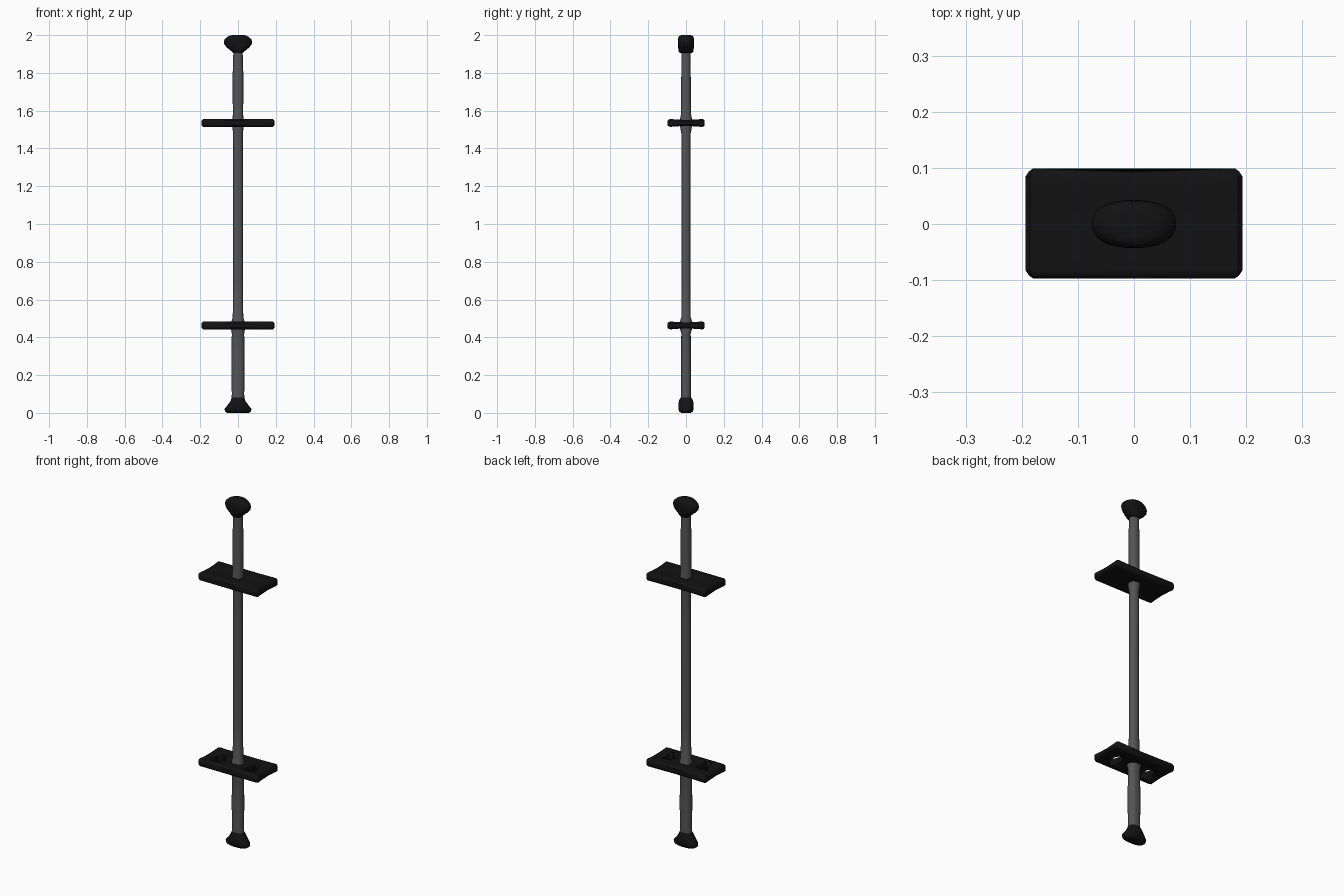
import bpy, bmesh, math

if "Cube" in bpy.data.objects:
    bpy.data.objects.remove(bpy.data.objects["Cube"])

def material(name, v):
    m = bpy.data.materials.new(name)
    m.diffuse_color = (v, v, v, 1)
    m.use_nodes = True
    m.node_tree.nodes["Principled BSDF"].inputs["Base Color"].default_value = m.diffuse_color
    return m

STEEL = material("steel_grey", 0.09)
BLACK = material("black", 0.006)

def loft(name, rings, mat, angle=50):
    """Skin a list of closed rings (same point count) and cap both ends."""
    bm = bmesh.new()
    vs = [[bm.verts.new(p) for p in r] for r in rings]
    n = len(vs[0])
    for a, b in zip(vs, vs[1:]):
        for i in range(n):
            j = (i + 1) % n
            bm.faces.new((a[i], a[j], b[j], b[i]))
    bm.faces.new(vs[0][::-1])
    bm.faces.new(vs[-1])
    bmesh.ops.recalc_face_normals(bm, faces=bm.faces[:])
    me = bpy.data.meshes.new(name)
    bm.to_mesh(me)
    bm.free()
    ob = bpy.data.objects.new(name, me)
    bpy.context.collection.objects.link(ob)
    me.materials.append(mat)
    bpy.ops.object.select_all(action='DESELECT')
    ob.select_set(True)
    bpy.context.view_layer.objects.active = ob
    bpy.ops.object.shade_smooth_by_angle(angle=math.radians(angle))
    return ob

def oval(z, rx, ry, cx=0, cy=0, power=2.3, n=32):
    pts = []
    for i in range(n):
        a = 2 * math.pi * i / n
        c, s = math.cos(a), math.sin(a)
        pts.append((cx + rx * math.copysign(abs(c) ** (2 / power), c),
                    cy + ry * math.copysign(abs(s) ** (2 / power), s), z))
    return pts

def stack(name, profile, mat):
    return loft(name, [oval(*p) for p in profile], mat)

# Shaft, slightly thicker at both ends, with small collars at the plates
stack("shaft", [(0.04, .034, .026), (0.1, .033, .026), (0.25, .034, .027), (0.42, .033, .025),
                (0.445, .037, .032), (0.485, .034, .032), (0.505, .028, .025), (0.7, .026, .023),
                (1.0, .026, .023), (1.3, .026, .024), (1.48, .026, .025), (1.515, .03, .031),
                (1.557, .03, .031), (1.58, .027, .027), (1.65, .028, .026), (1.8, .028, .025),
                (1.9, .025, .024), (1.94, .025, .024)], STEEL)

# Knob on top
stack("top_knob", [(1.905, .026, .032), (1.915, .035, .039), (1.935, .06, .042), (1.95, .072, .043),
                   (1.965, .075, .043), (1.978, .071, .042), (1.99, .057, .040),
                   (1.998, .042, .034), (2.0, .028, .022)], BLACK)

# Flared foot
stack("foot", [(0.0, .058, .026), (0.008, .069, .036), (0.022, .071, .040), (0.035, .06, .041),
               (0.052, .047, .040), (0.068, .037, .036), (0.082, .033, .027)], BLACK)

# Plates: dished slabs with clipped corners
def slab_ring(y, hx, hz, z):
    c = 0.008
    pts = [(hx, hz - c), (hx - c, hz), (0, hz), (c - hx, hz), (-hx, hz - c),
           (-hx, c - hz), (c - hx, -hz), (0, -hz), (hx - c, -hz), (hx, c - hz)]
    return [(x, y - 0.006 if x == 0 and y > .09 else y, z + dz) for x, dz in pts]

def plate(name, z):
    prof = [(-.097, .18, .012), (-.092, .187, .018), (-.083, .193, .021), (-.05, .193, .018),
            (0, .193, .016), (.05, .193, .018), (.085, .193, .021), (.094, .187, .018), (.099, .18, .012)]
    return loft(name, [slab_ring(y, hx, hz, z) for y, hx, hz in prof], BLACK, 35)

plate("upper_plate", 1.535)
lower = plate("lower_plate", 0.463)

# Two through holes in the lower plate
for side in (-1, 1):
    cut = loft("hole_cutter", [oval(z, .026, .046, side * .105, -.02) for z in (.4, .53)], BLACK)
    cut.hide_render = True
    cut.hide_set(True)
    mod = lower.modifiers.new("hole", 'BOOLEAN')
    mod.operation = 'DIFFERENCE'
    mod.solver = 'EXACT'
    mod.object = cut
